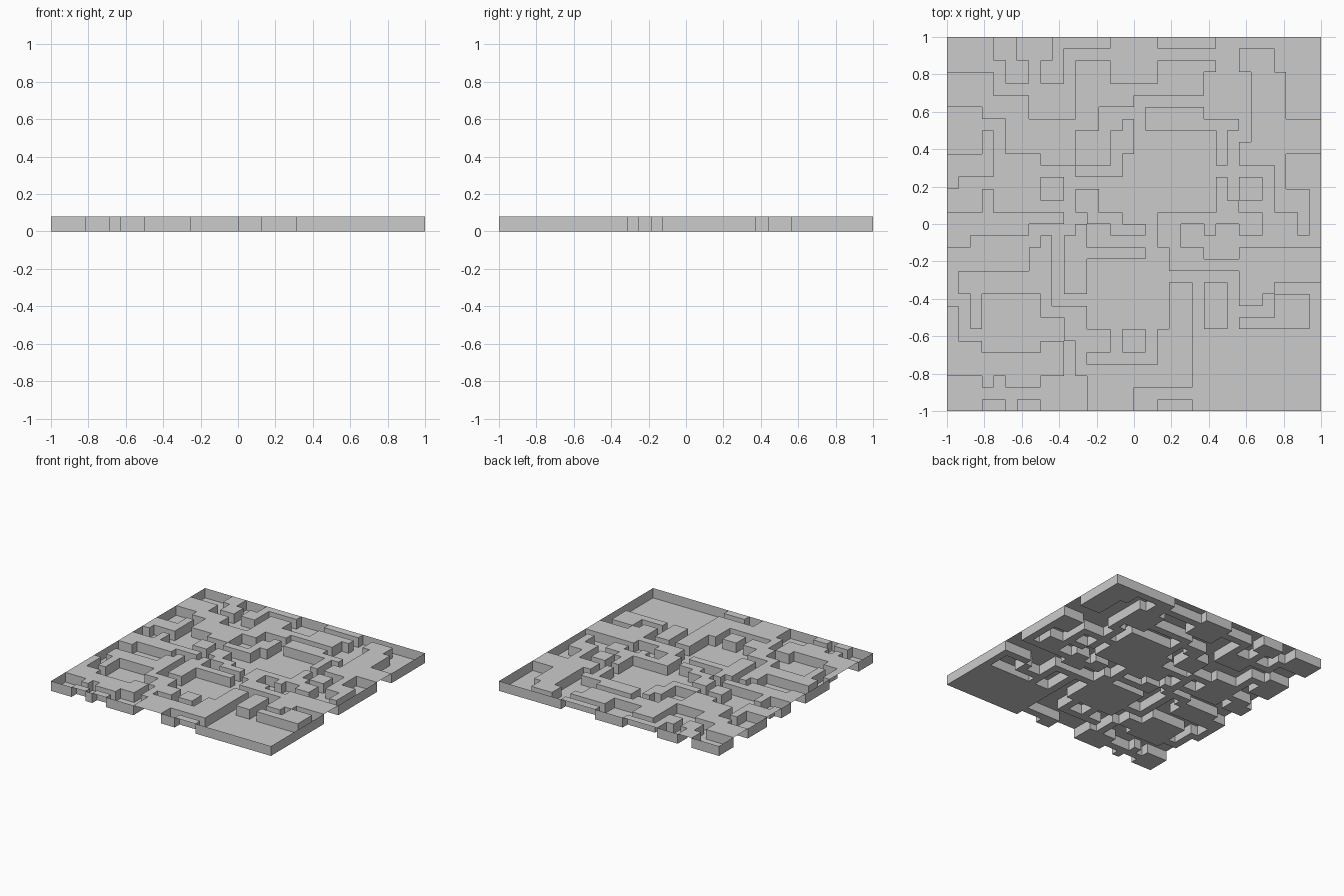
import bpy, bmesh

if "Cube" in bpy.data.objects:
    bpy.data.objects.remove(bpy.data.objects["Cube"])

N, CELL, HIGH = 32, 2 / 32, 0.08
raised = [[False] * N for _ in range(N)]


def island(*p):
    """Mark a right-angled plateau; p holds alternating column and row positions of its outline."""
    xs, ys = p[0::2], p[1::2]
    # vertical edges of the outline: at each column, between successive rows
    edges = [(xs[k], ys[k - 1], ys[k]) for k in range(len(xs))]
    for r in range(N):
        for c in range(N):
            hits = sum(1 for x, a, b in edges
                       if x > c + 0.5 and min(a, b) < r + 0.5 < max(a, b))
            if hits % 2:
                raised[r][c] = True


# plateaus along the back edge
island(4, 0, 6, 2, 7, 4, 5, 2)
island(9, 0, 14, 1, 10, 4, 8, 2)
island(18, 0, 23, 1)
# long winding plateau, back left
island(0, 3, 4, 5, 7, 7, 11, 2, 14, 4, 18, 2, 23, 3, 22, 5, 16, 6,
       13, 8, 11, 11, 8, 10, 5, 7, 3, 6)
# back right plateaus
island(29, 7, 32, 10, 29, 13, 31, 17, 30, 15, 28, 11, 25, 9, 26, 3, 25, 1, 28, 3)
island(17, 6, 22, 7, 25, 8, 24, 11, 23, 8)
# left edge plateaus
island(0, 10, 3, 8, 4, 12, 1, 13)
island(0, 15, 3, 13, 4, 15, 10, 16, 7, 17, 2, 18)
island(0, 23, 1, 26, 3, 27, 8, 26, 10, 29, 8, 30, 5, 29, 4, 30, 3, 29)
# plateaus in the middle
island(14, 8, 15, 7, 16, 10, 15, 12, 11, 11)
island(11, 13, 13, 15, 15, 16, 17, 17, 14, 16, 12, 15)
island(10, 17, 11, 16, 12, 18, 17, 19, 12, 22)
# right edge plateau
island(25, 18, 32, 21, 28, 22, 27, 23, 25, 20, 19, 18, 18, 15, 23, 12, 24, 14,
       25, 15, 27, 17, 25, 16, 23, 17, 22, 16, 20, 18, 22, 19)
island(28, 22, 31, 25, 25, 24)
# long winding plateau, front
island(1, 20, 7, 18, 8, 17, 9, 23, 12, 25, 14, 27, 12, 28, 18, 25, 19, 21,
       21, 30, 16, 32, 12, 29, 11, 26, 10, 24, 8, 22, 3, 25, 2, 22)
# small rectangular blocks
island(8, 12, 10, 14)
island(25, 12, 27, 14)
island(15, 25, 17, 27)
island(22, 21, 24, 25)
island(3, 31, 5, 32)
island(6, 31, 8, 32)
island(18, 31, 21, 32)

bm = bmesh.new()
cache = {}


def vert(c, r, z):
    if (c, r, z) not in cache:
        cache[c, r, z] = bm.verts.new((-1 + c * CELL, 1 - r * CELL, z * HIGH))
    return cache[c, r, z]


def level(c, r):
    # outside the sheet counts as raised, so sunken cells get a rim wall
    return int(raised[r][c]) if 0 <= c < N and 0 <= r < N else 1


# floor and plateau tops, plus walls around each sunken cell facing inwards
for r in range(N):
    for c in range(N):
        z = level(c, r)
        ring = [(c, r + 1), (c + 1, r + 1), (c + 1, r), (c, r)]
        bm.faces.new([vert(x, y, z) for x, y in ring])
        if z == 0:
            for k, (dx, dy) in enumerate([(0, 1), (1, 0), (0, -1), (-1, 0)]):
                if level(c + dx, r + dy):
                    a, b = ring[k], ring[(k + 1) % 4]
                    bm.faces.new([vert(*b, 0), vert(*a, 0), vert(*a, 1), vert(*b, 1)])

# merge coplanar cells into clean flat faces
bmesh.ops.dissolve_limit(bm, angle_limit=0.02, verts=bm.verts[:], edges=bm.edges[:])
bmesh.ops.triangulate(bm, faces=[f for f in bm.faces if len(f.verts) > 4])

mesh = bpy.data.meshes.new("stepped_terrain_sheet")
bm.to_mesh(mesh)
bm.free()
bpy.context.collection.objects.link(bpy.data.objects.new("stepped_terrain_sheet", mesh))
